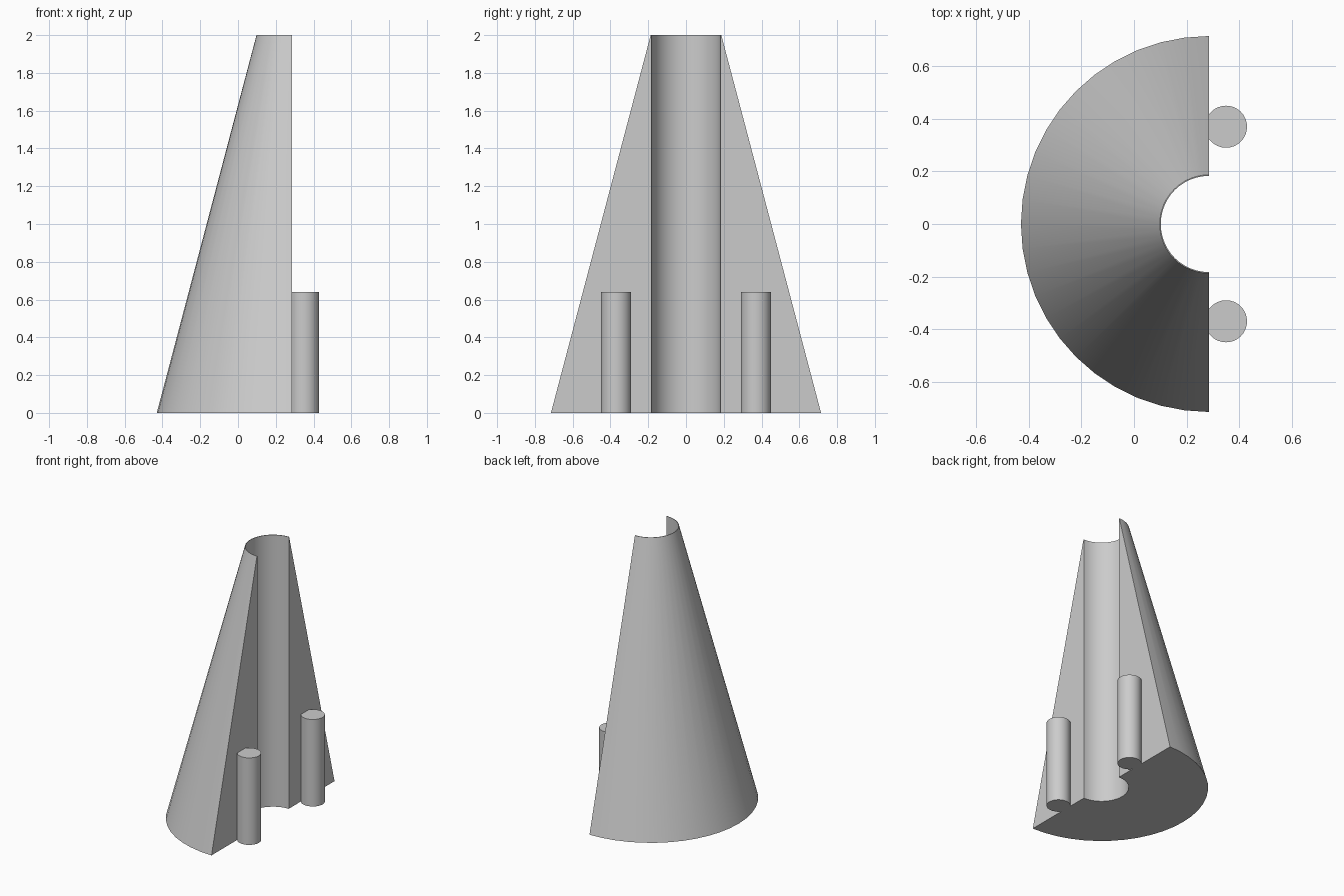
import bpy
import bmesh
from math import cos, sin, pi, radians

cube = bpy.data.objects.get("Cube")
if cube:
    bpy.data.objects.remove(cube, do_unlink=True)

grey = bpy.data.materials.new("plain_grey")
grey.use_nodes = True
colour = (0.6, 0.6, 0.6, 1)
grey.diffuse_color = colour
grey.node_tree.nodes["Principled BSDF"].inputs["Base Color"].default_value = colour

CUT_X = 0.285       # flat cut plane, also the cone axis
HEIGHT = 2.0
SEGMENTS = 24


def finish(obj):
    obj.data.materials.append(grey)
    bpy.ops.object.select_all(action="DESELECT")
    obj.select_set(True)
    bpy.context.view_layer.objects.active = obj
    bpy.ops.object.shade_smooth_by_angle(angle=radians(30))


# Half cone with a straight bore: a wall profile swept through half a turn
profile = [(0.715, 0), (0.187, HEIGHT), (0.183, HEIGHT), (0.183, 0)]
bm = bmesh.new()
rings = []
for i in range(SEGMENTS + 1):
    a = pi / 2 + pi * i / SEGMENTS
    rings.append([bm.verts.new((CUT_X + r * cos(a), r * sin(a), z)) for r, z in profile])
for one, two in zip(rings, rings[1:]):
    for j in range(4):
        k = (j + 1) % 4
        bm.faces.new((one[j], two[j], two[k], one[k]))
bm.faces.new(rings[0])
bm.faces.new(rings[-1])
bmesh.ops.recalc_face_normals(bm, faces=bm.faces)
mesh = bpy.data.meshes.new("half_cone")
bm.to_mesh(mesh)
bm.free()
cone = bpy.data.objects.new("half_cone", mesh)
bpy.context.collection.objects.link(cone)
finish(cone)

# Two upright pegs set into the flat cut faces
PEG_HEIGHT = 0.64
for side, y in (("front", -0.37), ("back", 0.37)):
    bpy.ops.mesh.primitive_cylinder_add(vertices=32, radius=0.08, depth=PEG_HEIGHT,
                                        location=(0.35, y, PEG_HEIGHT / 2))
    peg = bpy.context.object
    peg.name = side + "_peg"
    finish(peg)
